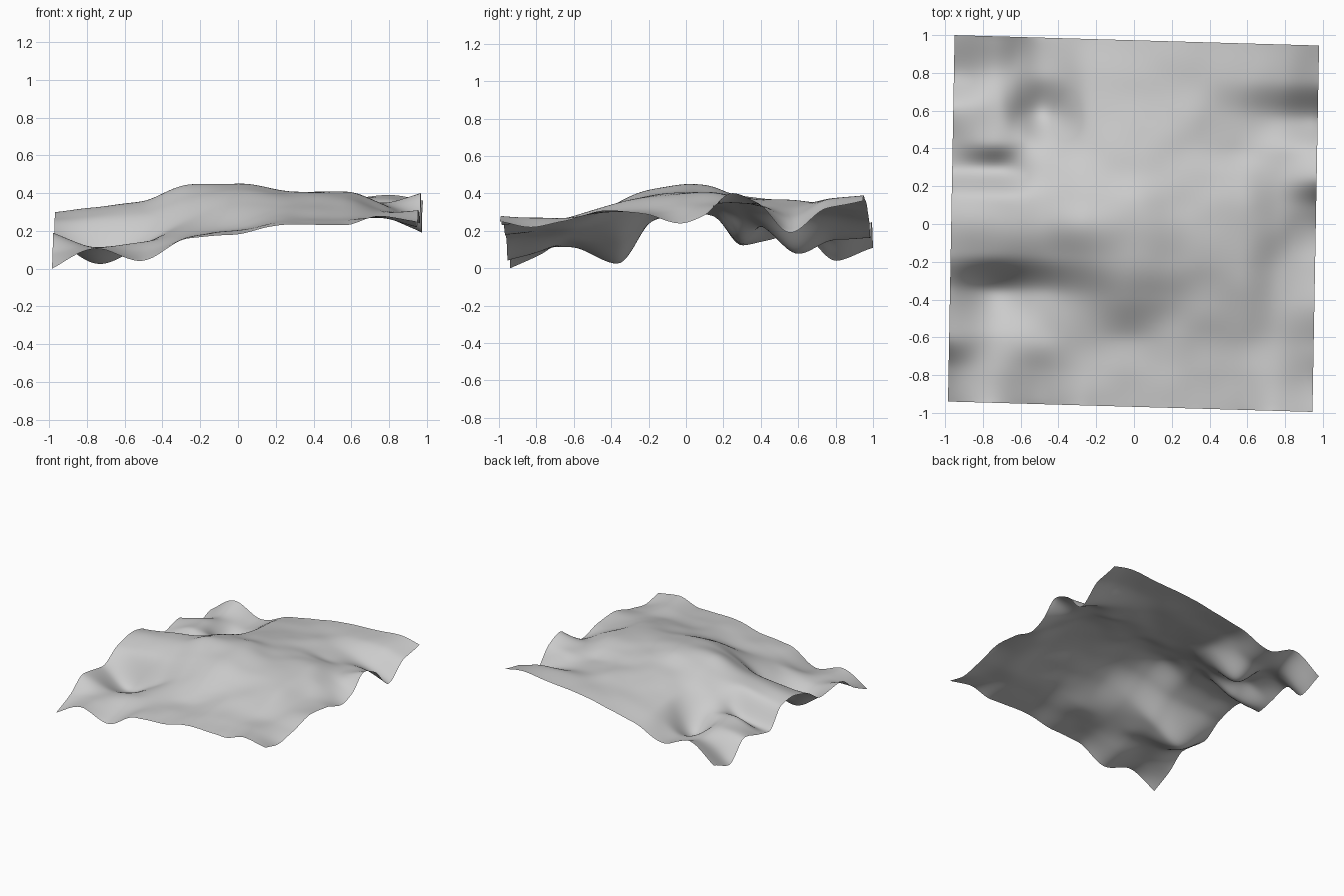
import bpy, bmesh
from mathutils import Vector, noise

if "Cube" in bpy.data.objects:
    bpy.data.objects.remove(bpy.data.objects["Cube"])

# Coarse height survey: columns run along x, rows run from front to back
COLS = [-1, -.75, -.52, -.25, 0, .3, .6, .8, 1]
SURVEY = {
    -1.00: (.01, .12, .05, .17, .19, .245, .24, .29, .26),
    -0.82: (.09, .12, .10, .18, .21, .26, .26, .28, .23),
    -0.65: (.20, .12, .15, .20, .22, .28, .28, .28, .26),
    -0.40: (.17, .03, .13, .27, .35, .34, .35, .31, .32),
    -0.20: (.27, .28, .30, .39, .43, .40, .39, .32, .30),
    0.00: (.31, .34, .37, .46, .46, .42, .41, .35, .25),
    0.12: (.29, .33, .36, .43, .45, .41, .42, .35, .29),
    0.28: (.13, .15, .29, .38, .40, .40, .39, .36, .41),
    0.42: (.16, .25, .22, .34, .38, .38, .34, .35, .36),
    0.60: (.20, .24, .08, .31, .35, .37, .33, .28, .20),
    0.80: (.05, .20, .16, .29, .33, .36, .38, .38, .33),
    1.00: (.12, .26, .17, .26, .31, .36, .38, .40, .37),
}
ROWS = list(SURVEY)
# Corners of the slightly rotated sheet
FL, FR = Vector((-.985, -.94)), Vector((.945, -.995))
BL, BR = Vector((-.95, 1.0)), Vector((.98, .945))
N = 120


def spline(xs, ys, x):
    """Smooth curve through the points (xs, ys), limited so it does not overshoot."""
    def slope(i):
        if i == 0 or i == len(xs) - 1:
            return 0.0 if len(xs) < 2 else sec(min(i, len(xs) - 2))
        a, b = sec(i - 1), sec(i)
        return 0.0 if a * b <= 0 else 2 * a * b / (a + b)

    def sec(i):
        return (ys[i + 1] - ys[i]) / (xs[i + 1] - xs[i])

    i = 0
    while i < len(xs) - 2 and x > xs[i + 1]:
        i += 1
    h = xs[i + 1] - xs[i]
    t = (x - xs[i]) / h
    return ((2*t**3 - 3*t*t + 1) * ys[i] + (t**3 - 2*t*t + t) * h * slope(i)
            + (3*t*t - 2*t**3) * ys[i + 1] + (t**3 - t*t) * h * slope(i + 1))


# Terrain sheet
bm = bmesh.new()
grid = []
params = [-1 + 2 * k / N for k in range(N + 1)]
profiles = [[spline(COLS, SURVEY[r], u) for r in ROWS] for u in params]
for v in params:
    line = []
    for u, prof in zip(params, profiles):
        s, t = (u + 1) / 2, (v + 1) / 2
        p = FL.lerp(FR, s).lerp(BL.lerp(BR, s), t)
        z = spline(ROWS, prof, v) + .008 * noise.noise(Vector((u * 5, v * 5, 3)))
        line.append(bm.verts.new((p.x, p.y, z)))
    grid.append(line)
for a, b in zip(grid, grid[1:]):
    for i in range(N):
        bm.faces.new((a[i], a[i + 1], b[i + 1], b[i]))

# Soften the survey lines and rest the lowest point on the ground
inner = [w for w in bm.verts if not w.is_boundary]
for _ in range(6):
    bmesh.ops.smooth_vert(bm, verts=inner, factor=.5, use_axis_z=True)
low = min(w.co.z for w in bm.verts)
bmesh.ops.translate(bm, verts=bm.verts, vec=(0, 0, -low))
for f in bm.faces:
    f.smooth = True

mesh = bpy.data.meshes.new("terrain_sheet")
bm.to_mesh(mesh)
bm.free()
bpy.context.collection.objects.link(bpy.data.objects.new("terrain_sheet", mesh))
